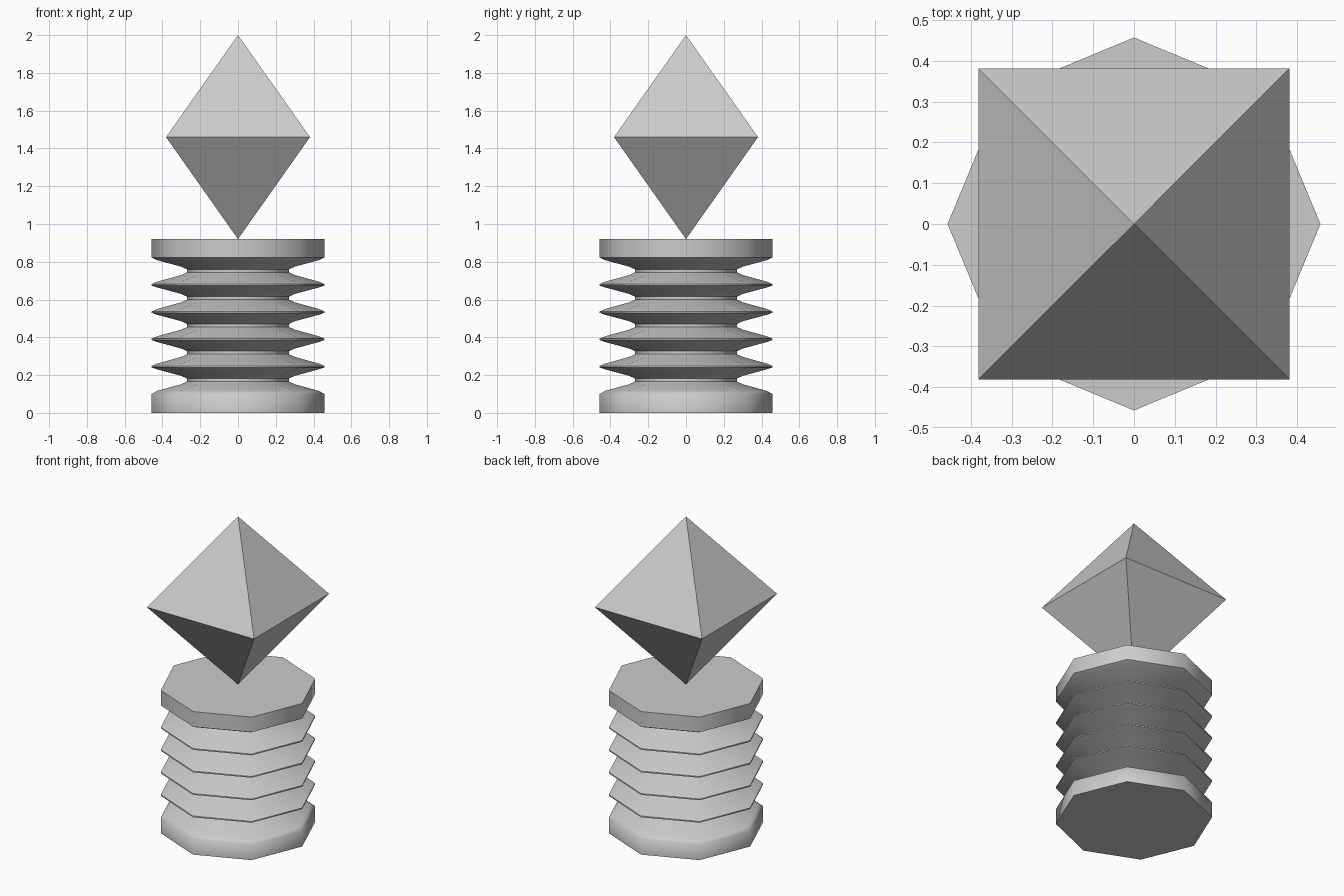
import bpy, bmesh, math

if "Cube" in bpy.data.objects:
    bpy.data.objects.remove(bpy.data.objects["Cube"])

def make(name, profile, sides, start):
    """Closed lathe: profile of (radius, z); radius 0 gives a tip, open ends are capped."""
    bm = bmesh.new()
    rings = []
    for r, z in profile:
        if r == 0:
            rings.append([bm.verts.new((0, 0, z))] * sides)
        else:
            rings.append([bm.verts.new((r * math.cos(start + math.tau * i / sides),
                                        r * math.sin(start + math.tau * i / sides), z))
                          for i in range(sides)])
    for a, b in zip(rings, rings[1:]):
        for i in range(sides):
            j = (i + 1) % sides
            bm.faces.new(list(dict.fromkeys((a[i], a[j], b[j], b[i]))))
    for ring in (rings[0], rings[-1]):
        if len(set(ring)) > 1:
            bm.faces.new(ring)
    bmesh.ops.recalc_face_normals(bm, faces=bm.faces)
    mesh = bpy.data.meshes.new(name)
    bm.to_mesh(mesh)
    bm.free()
    ob = bpy.data.objects.new(name, mesh)
    bpy.context.collection.objects.link(ob)
    return ob

# Octagonal ribbed column: thick end plates with four sharp ribs between
R, NECK, PITCH, BASE = 0.457, 0.27, 0.1445, 0.1
profile = [(R, 0), (R, BASE)]
for k in range(5):
    z = BASE + k * PITCH
    profile += [(0.43, z + 0.016), (0.30, z + 0.052), (NECK, z + 0.066),
                (NECK, z + 0.082), (0.30, z + 0.096), (0.43, z + 0.131)]
    if k < 4:
        profile += [(R, z + PITCH - 0.004), (R, z + PITCH + 0.004)]
profile += [(R, BASE + 5 * PITCH), (R, 0.92)]
column = make("ribbed_column", profile, 8, 0)

bpy.context.view_layer.objects.active = column
column.select_set(True)
bpy.ops.object.shade_smooth_by_angle(angle=math.radians(60))
column.select_set(False)

# Flat-faced crystal balanced on its tip
make("crystal", [(0, 0.92), (0.381 * math.sqrt(2), 1.46), (0, 2.0)], 4, math.pi / 4)
